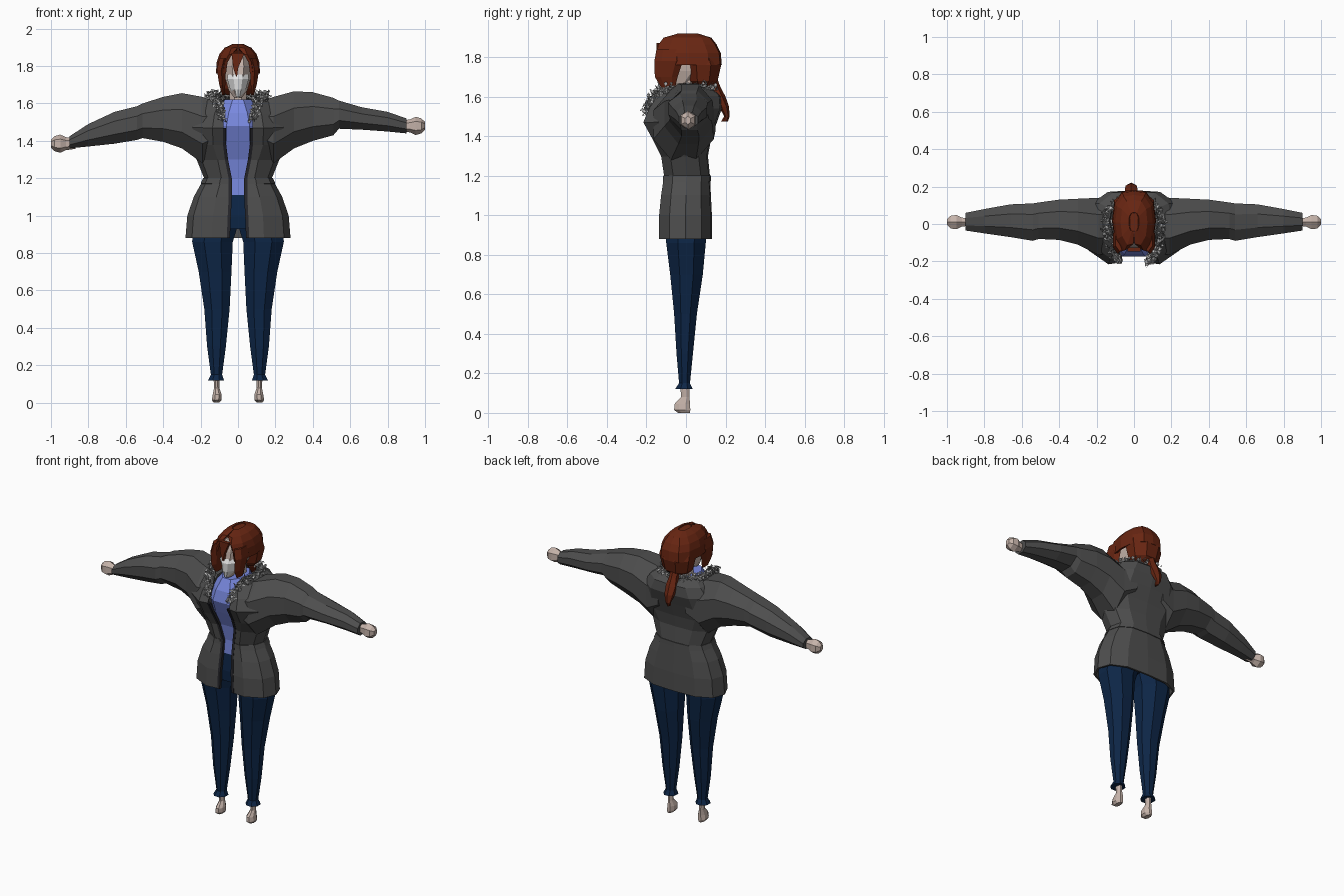
import bpy, bmesh, math, random
from mathutils import Vector

random.seed(4)
old = bpy.data.objects.get("Cube")
if old:
    bpy.data.objects.remove(old, do_unlink=True)


def material(name, red, green, blue):
    mat = bpy.data.materials.new(name)
    mat.use_nodes = True
    color = (red, green, blue, 1)
    mat.diffuse_color = color
    mat.node_tree.nodes["Principled BSDF"].inputs["Base Color"].default_value = color
    return mat


coat_grey = material("coat grey", .075, .075, .075)
trim_dark = material("dark trim", .02, .02, .025)
navy = material("trouser navy", .004, .019, .062)
shirt_blue = material("shirt blue", .19, .25, .74)
auburn = material("auburn hair", .14, .019, .006)
skin = material("skin", .56, .45, .4)
fur_grey = material("fur grey", .5, .5, .5)
mask_white = material("mask white", .75, .75, .75)


def finish(name, bm, mat):
    bmesh.ops.recalc_face_normals(bm, faces=bm.faces)
    mesh = bpy.data.meshes.new(name)
    bm.to_mesh(mesh)
    bm.free()
    mesh.materials.append(mat)
    obj = bpy.data.objects.new(name, mesh)
    bpy.context.collection.objects.link(obj)
    return obj


def loft(name, rings, mat, closed=True, cap=True):
    """Skin a list of equal-length rings with quads."""
    bm = bmesh.new()
    rows = [[bm.verts.new(point) for point in ring] for ring in rings]
    count = len(rows[0])
    for low, high in zip(rows, rows[1:]):
        for i in range(count if closed else count - 1):
            j = (i + 1) % count
            bm.faces.new((low[i], low[j], high[j], high[i]))
    if closed and cap:
        bm.faces.new(rows[0])
        bm.faces.new(rows[-1])
    return finish(name, bm, mat)


def oval(axis, at, a_low, a_high, b_low, b_high, sides=8):
    """Flat-sided ring filling the given box, across the z or x axis."""
    ring = []
    for i in range(sides):
        angle = (i + .5) * math.tau / sides
        grow = 1 / math.cos(math.pi / sides)
        a = (a_low + a_high) / 2 + (a_high - a_low) / 2 * math.cos(angle) * grow
        b = (b_low + b_high) / 2 + (b_high - b_low) / 2 * math.sin(angle) * grow
        ring.append((a, b, at) if axis == "z" else (at, a, b))
    return ring


def open_ring(z, width, front, back, gap):
    """Horizontal ring that is open at the front."""
    mid = (front + back) / 2
    depth = (back - front) / 2
    half = [(gap, front + depth * .06), (max(gap + .01, width * .5), front),
            (width * .88, mid - depth * .6), (width, mid),
            (width * .9, mid + depth * .6), (width * .55, back - depth * .05)]
    right = [(x, y, z) for x, y in half]
    left = [(-x, y, z) for x, y in reversed(half)]
    return right + [(0, back, z)] + left


def thicken(obj, amount):
    solid = obj.modifiers.new("Thickness", "SOLIDIFY")
    solid.thickness = amount
    solid.offset = 0


# Coat: height, half width, front, back, half opening
coat_rows = [(.88, .275, -.13, .125, .06), (1, .265, -.13, .125, .055),
             (1.1, .23, -.12, .12, .05), (1.2, .175, -.105, .115, .05),
             (1.3, .215, -.12, .105, .07), (1.38, .265, -.16, .12, .08),
             (1.47, .27, -.21, .15, .08), (1.54, .25, -.18, .175, .075),
             (1.6, .2, -.14, .17, .08), (1.645, .13, -.09, .12, .1)]
coat = loft("coat_body", [open_ring(*row) for row in coat_rows], coat_grey, closed=False)
thicken(coat, .012)

# Waist seam where the skirt of the coat overlaps the top
seam = loft("coat_waist_seam", [open_ring(1.17, .197, -.114, .124, .055),
                                open_ring(1.2, .184, -.112, .123, .055)],
            coat_grey, closed=False)
thicken(seam, .006)

# Dark strips along the opening
for side, label in ((1, "left"), (-1, "right")):
    strip = []
    for z, width, front, back, gap in coat_rows[:7]:
        y = front - .001
        strip.append([(side * (gap - .017), y, z), (side * gap, y, z),
                      (side * gap, y + .02, z), (side * (gap - .017), y + .02, z)])
    loft(label + "_coat_edge", strip, trim_dark)

# Sleeves: distance out, back and front, then low and high of each arm
sleeve_rows = [(.1, -.16, .15, 1.36, 1.6, 1.36, 1.6),
               (.19, -.165, .14, 1.28, 1.635, 1.28, 1.635),
               (.3, -.11, .135, 1.36, 1.665, 1.36, 1.655),
               (.4, -.085, .13, 1.4, 1.66, 1.395, 1.635),
               (.51, -.08, .115, 1.43, 1.63, 1.415, 1.6),
               (.54, -.09, .11, 1.465, 1.615, 1.405, 1.585),
               (.66, -.07, .105, 1.46, 1.58, 1.385, 1.555),
               (.8, -.05, .08, 1.45, 1.555, 1.37, 1.49),
               (.9, -.035, .06, 1.44, 1.52, 1.36, 1.425)]
for side, label in ((1, "left"), (-1, "right")):
    rings = []
    for out, front, back, *heights in sleeve_rows:
        low, high = heights[:2] if side > 0 else heights[2:]
        rings.append(oval("x", side * out, front, back, low, high))
    loft(label + "_sleeve", rings, coat_grey)

    # Hands follow the end of each sleeve
    z = 1.48 if side > 0 else 1.385
    hand = [(.87, .018, .024), (.92, .024, .03), (.95, .038, .042),
            (.98, .034, .035), (1, .014, .018)]
    loft(label + "_hand", [oval("x", side * out, .01 - deep, .01 + deep, z - tall, z + tall, 6)
                           for out, deep, tall in hand], skin)

# Legs and feet: height, inner, outer, front, back
leg_rows = [(.12, .075, .16, -.055, .035), (.15, .085, .145, -.035, .02),
            (.3, .065, .165, -.048, .035), (.5, .045, .18, -.06, .055),
            (.7, .035, .21, -.08, .085), (.86, .028, .245, -.1, .1),
            (.95, 0, .24, -.1, .105)]
foot_rows = [(0, .1, .13, -.04, .02), (.015, .088, .14, -.06, .022),
             (.045, .088, .135, -.058, .02), (.08, .1, .128, -.025, .018),
             (.16, .1, .132, -.03, .015)]
for side, label in ((1, "left"), (-1, "right")):
    for part, rows, mat in (("trouser_leg", leg_rows, navy), ("foot", foot_rows, skin)):
        rings = []
        for z, inner, outer, front, back in rows:
            low, high = sorted((side * inner, side * outer))
            rings.append(oval("z", z, low, high, front, back))
        loft(label + "_" + part, rings, mat)

# Hips and shirt inside the coat: height, half width, front, back
hip_rows = [(.93, .22, -.1, .1), (1, .21, -.105, .105), (1.11, .17, -.095, .1)]
shirt_rows = [(1.09, .16, -.096, .095), (1.2, .13, -.09, .085), (1.3, .14, -.105, .085),
              (1.4, .15, -.145, .09), (1.48, .15, -.175, .1), (1.55, .12, -.16, .1),
              (1.62, .07, -.12, .08)]
for name, rows, mat in (("hips", hip_rows, navy), ("shirt", shirt_rows, shirt_blue)):
    loft(name, [oval("z", z, -w, w, front, back) for z, w, front, back in rows], mat)

# Neck and head; the lower face is covered by a mask
loft("neck", [oval("z", z, -.045, .045, -.04, .05) for z in (1.58, 1.72)], skin)
head_rows = [(1.63, .02, -.125, -.06), (1.67, .05, -.13, .04), (1.73, .067, -.128, .1),
             (1.8, .075, -.118, .12), (1.87, .06, -.095, .11)]
loft("head", [oval("z", z, -w, w, front, back) for z, w, front, back in head_rows], skin)
mask = [(1.635, .02, -.132), (1.675, .042, -.138), (1.73, .058, -.14), (1.755, .055, -.126)]
loft("face_mask", [[(-w, y + .035, z), (-w * .4, y, z), (0, y - .006, z),
                    (w * .4, y, z), (w, y + .035, z)] for z, w, y in mask],
     mask_white, closed=False)

# Hair cap over the head, open in front of the face
cap_rows = [(1.76, .112, -.14, .175, .068), (1.82, .108, -.142, .17, .06),
            (1.86, .095, -.135, .15, .035), (1.893, .068, -.11, .125, .004),
            (1.913, .025, -.04, .06, .002)]
cap = loft("hair_cap", [open_ring(*row) for row in cap_rows], auburn, closed=False)
thicken(cap, .012)
loft("hair_crown", [oval("z", 1.88, -.07, .07, -.1, .12),
                    oval("z", 1.914, -.022, .022, -.05, .06)], auburn)

# Hair gathered at the back
back_rows = [(1.645, .06, .05, .12), (1.68, .09, .015, .16),
             (1.76, .108, .0, .178), (1.81, .1, -.02, .165)]
loft("back_hair", [oval("z", z, -w, w, front, back)
                   for z, w, front, back in back_rows], auburn)

# Locks framing the face, and a fringe lock in the middle
for side, label in ((1, "left"), (-1, "right")):
    lock = []
    for z, near, far, front, back in ((1.645, .07, .085, -.12, -.06), (1.7, .068, .1, -.15, -.05),
                                      (1.78, .065, .113, -.15, -.025), (1.84, .05, .1, -.14, -.02)):
        low, high = sorted((side * near, side * far))
        lock.append(oval("z", z, low, high, front, back, 6))
    loft(label + "_face_lock", lock, auburn)
loft("fringe_lock", [oval("z", z, x - w, x + w, -.148, -.125, 4) for z, x, w in
                     ((1.745, -.008, .003), (1.79, -.012, .013), (1.87, 0, .035))], auburn)

# Ponytail hanging behind
tail = [(1.7, .12, .03, .03), (1.65, .145, .025, .025), (1.6, .165, .034, .03),
        (1.55, .192, .03, .022), (1.5, .207, .016, .012), (1.475, .195, .006, .015)]
loft("ponytail", [oval("z", z, -.015 - w, w - .015, y - d, y + d, 6)
                  for z, y, w, d in tail], auburn)

# Fur collar: small tufts scattered along a path from front to nape
path = [Vector(p) for p in ((.08, -.2, 1.52), (.095, -.18, 1.58), (.12, -.13, 1.625),
                            (.145, -.04, 1.64), (.14, .06, 1.64), (.08, .115, 1.645),
                            (0, .13, 1.645))]
fur = bmesh.new()
for side in (1, -1):
    for start, end in zip(path, path[1:]):
        for i in range(60):
            spot = start.lerp(end, random.random())
            spot += Vector([random.gauss(0, .012) for k in range(3)])
            spot.x *= side
            corners = [fur.verts.new(spot + Vector([random.uniform(-.014, .014)
                                                    for k in range(3)])) for c in range(4)]
            for skip in range(4):
                fur.faces.new([v for n, v in enumerate(corners) if n != skip])
finish("fur_collar", fur, fur_grey)
